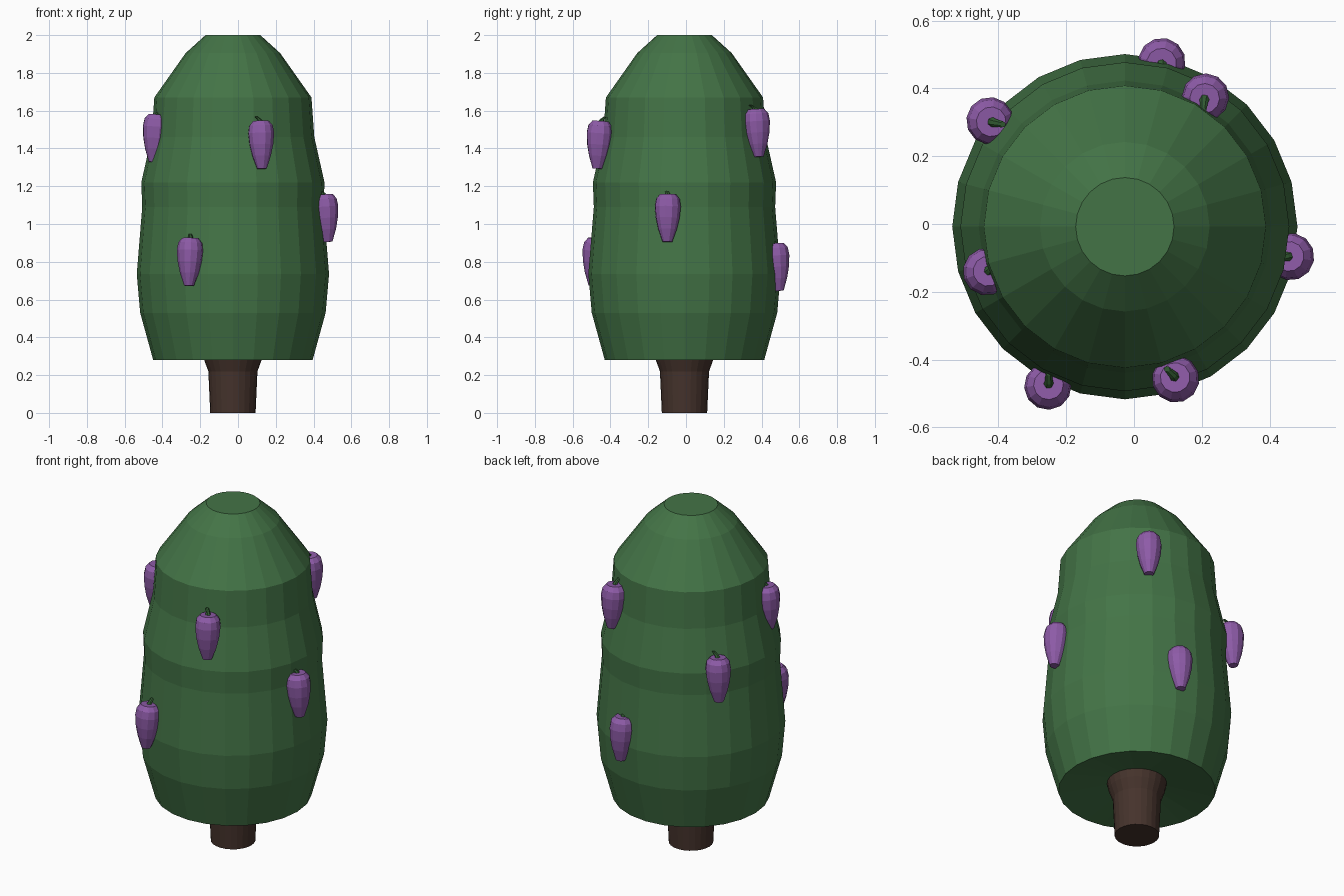
import bpy, bmesh, math
from mathutils import Matrix, Vector

if "Cube" in bpy.data.objects:
    bpy.data.objects.remove(bpy.data.objects["Cube"])


def material(name, rgb):
    m = bpy.data.materials.new(name)
    m.diffuse_color = (*rgb, 1)
    m.use_nodes = True
    m.node_tree.nodes["Principled BSDF"].inputs["Base Color"].default_value = m.diffuse_color
    return m


GREEN = material("leaf green", (0.057, 0.175, 0.062))
BROWN = material("bark brown", (0.060, 0.033, 0.025))
PURPLE = material("fruit purple", (0.27, 0.105, 0.39))
STEM = material("stem green", (0.03, 0.10, 0.03))


def add_rings(bm, rings, sides, mat=0):
    """Skin a stack of (x, y, z, radius) rings and cap both ends."""
    loops = []
    for x, y, z, r in rings:
        loops.append([bm.verts.new((x + r * math.cos(2 * math.pi * i / sides),
                                    y + r * math.sin(2 * math.pi * i / sides), z))
                      for i in range(sides)])
    faces = [bm.faces.new(loops[0][::-1]), bm.faces.new(loops[-1])]
    for a, b in zip(loops, loops[1:]):
        for i in range(sides):
            j = (i + 1) % sides
            faces.append(bm.faces.new((a[i], a[j], b[j], b[i])))
    for f in faces:
        f.material_index = mat


def finish(bm, name, mats, matrix=Matrix()):
    bmesh.ops.recalc_face_normals(bm, faces=bm.faces[:])
    me = bpy.data.meshes.new(name)
    bm.to_mesh(me)
    bm.free()
    for m in mats:
        me.materials.append(m)
    ob = bpy.data.objects.new(name, me)
    ob.matrix_world = matrix
    bpy.context.collection.objects.link(ob)
    return ob


CX, CY = -0.027, -0.008  # tree axis

# Trunk, flared where it meets the crown
bm = bmesh.new()
add_rings(bm, [(CX, CY, z, r) for z, r in
               [(0, 0.12), (0.22, 0.13), (0.28, 0.152), (0.33, 0.162)]], 24)
finish(bm, "trunk", [BROWN])

# Crown, with a slightly recessed underside
crown = [(0.325, 0.15), (0.28, 0.422), (0.53, 0.491), (0.735, 0.509), (1.09, 0.48),
         (1.22, 0.485), (1.46, 0.431), (1.67, 0.416), (1.905, 0.25), (2.0, 0.145)]
bm = bmesh.new()
add_rings(bm, [(CX, CY, z, r) for z, r in crown], 24)
finish(bm, "crown", [GREEN])

# Hanging fruits: body plus a small stem bent toward the crown
BODY = [(-0.127, 0.026), (-0.06, 0.050), (0.0, 0.064), (0.06, 0.070),
        (0.10, 0.064), (0.125, 0.044)]
FRUITS = [(0.083, 0.483, 0.773), (0.213, 0.378, 1.483), (-0.428, 0.307, 1.19),
          (-0.439, -0.142, 1.455), (-0.256, -0.482, 0.80), (0.124, -0.461, 1.42),
          (0.466, -0.097, 1.032)]
for n, pos in enumerate(FRUITS, 1):
    bm = bmesh.new()
    add_rings(bm, [(0, 0, z, r) for z, r in BODY], 12)
    add_rings(bm, [(0, 0, 0.12, 0.016), (-0.010, -0.004, 0.135, 0.012),
                   (-0.030, -0.015, 0.150, 0.009)], 6, 1)
    yaw = math.atan2(pos[1] - CY, pos[0] - CX)
    m = (Matrix.Translation(Vector(pos)) @ Matrix.Rotation(yaw, 4, 'Z')
         @ Matrix.Rotation(math.radians(-4), 4, 'Y'))
    finish(bm, f"fruit_{n}", [PURPLE, STEM], m)
